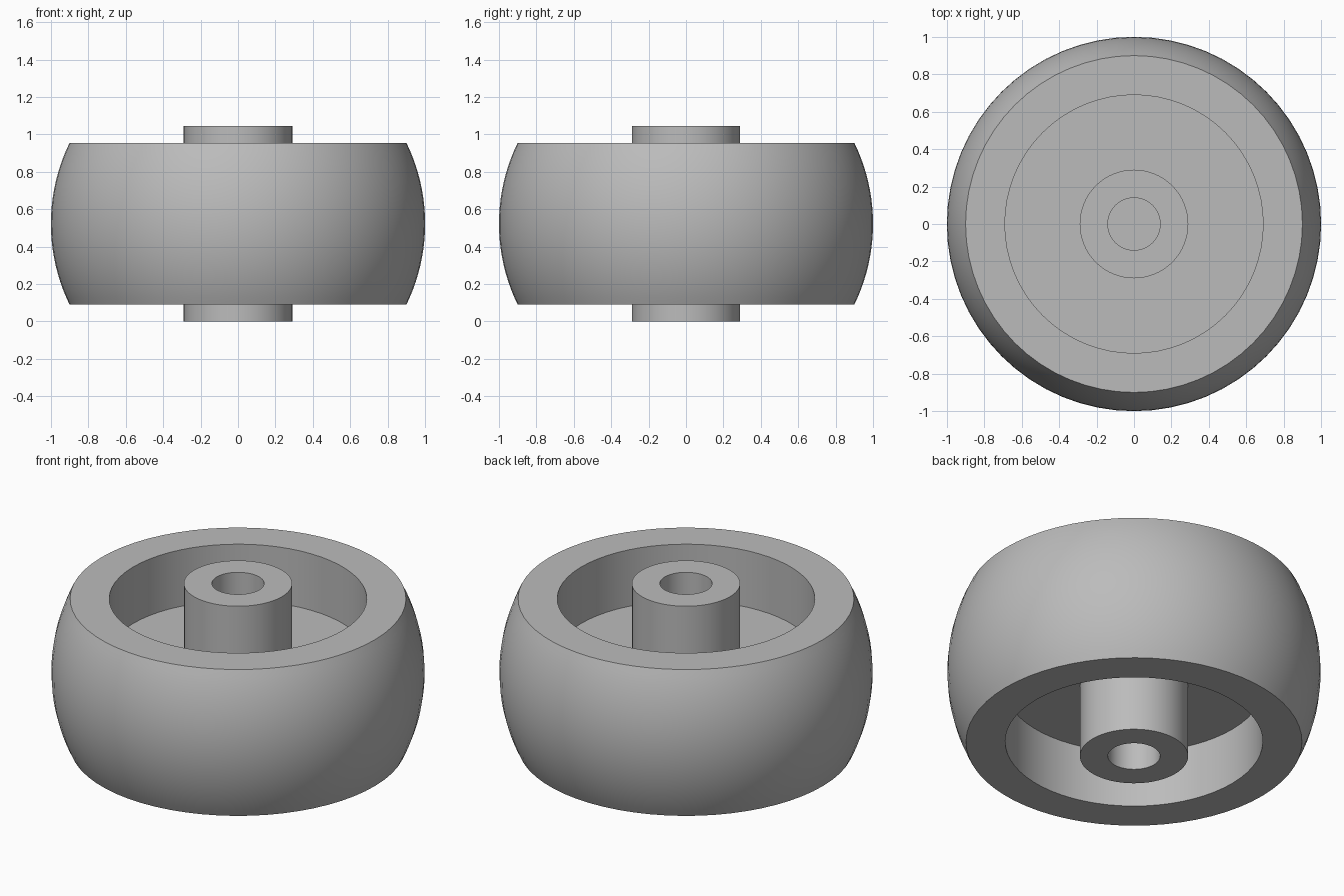
import bpy, bmesh
from math import pi, sin, cos, asin, radians

cube = bpy.data.objects.get("Cube")
if cube:
    bpy.data.objects.remove(cube)

SEGMENTS = 64
MID = 0.5225                      # height of the mid plane
HUB_TOP, RIM_TOP, WEB_TOP = 0.5225, 0.4325, 0.0985   # measured from mid plane
BORE_R, HUB_R, RECESS_R, RIM_R, TREAD_R = 0.14, 0.29, 0.69, 0.90, 1.0

grey = bpy.data.materials.new("plain grey")
grey.use_nodes = True
grey.diffuse_color = (0.5, 0.5, 0.5, 1)
grey.node_tree.nodes["Principled BSDF"].inputs["Base Color"].default_value = (0.5, 0.5, 0.5, 1)


def lathe(name, profile):
    """Spin the upper half profile (radius, height) and mirror it below."""
    bm = bmesh.new()
    verts = [bm.verts.new((r, 0, z)) for r, z in profile]
    edges = [bm.edges.new(pair) for pair in zip(verts, verts[1:])]
    bmesh.ops.spin(bm, geom=verts + edges, cent=(0, 0, 0), axis=(0, 0, 1),
                   angle=2 * pi, steps=SEGMENTS)
    bmesh.ops.remove_doubles(bm, verts=bm.verts, dist=1e-5)
    bmesh.ops.recalc_face_normals(bm, faces=bm.faces)
    # the topmost face must look up
    top = max(bm.faces, key=lambda f: f.calc_center_median().z)
    if top.normal.z < 0:
        bmesh.ops.reverse_faces(bm, faces=bm.faces)
    mesh = bpy.data.meshes.new(name)
    bm.to_mesh(mesh)
    bm.free()
    mesh.materials.append(grey)
    obj = bpy.data.objects.new(name, mesh)
    bpy.context.collection.objects.link(obj)
    obj.location.z = MID
    bpy.ops.object.select_all(action="DESELECT")
    obj.select_set(True)
    bpy.context.view_layer.objects.active = obj
    bpy.ops.object.shade_smooth_by_angle(angle=radians(30))
    mirror = obj.modifiers.new("lower half", "MIRROR")
    mirror.use_axis = (False, False, True)
    mirror.merge_threshold = 0.0001
    return obj


# Wheel: recessed web, flat rim and crowned tread
sagitta = TREAD_R - RIM_R
crown = (RIM_TOP ** 2 + sagitta ** 2) / (2 * sagitta)
sweep = asin(RIM_TOP / crown)
steps = 10
tread = [(TREAD_R - crown + crown * cos(sweep * i / steps), crown * sin(sweep * i / steps))
         for i in range(steps, -1, -1)]
lathe("wheel", [(HUB_R, WEB_TOP), (RECESS_R, WEB_TOP), (RECESS_R, RIM_TOP)] + tread)

# Hub: raised sleeve with a blind bore down to the web
lathe("hub", [(0, WEB_TOP), (BORE_R, WEB_TOP), (BORE_R, HUB_TOP),
              (HUB_R, HUB_TOP), (HUB_R, WEB_TOP)])
